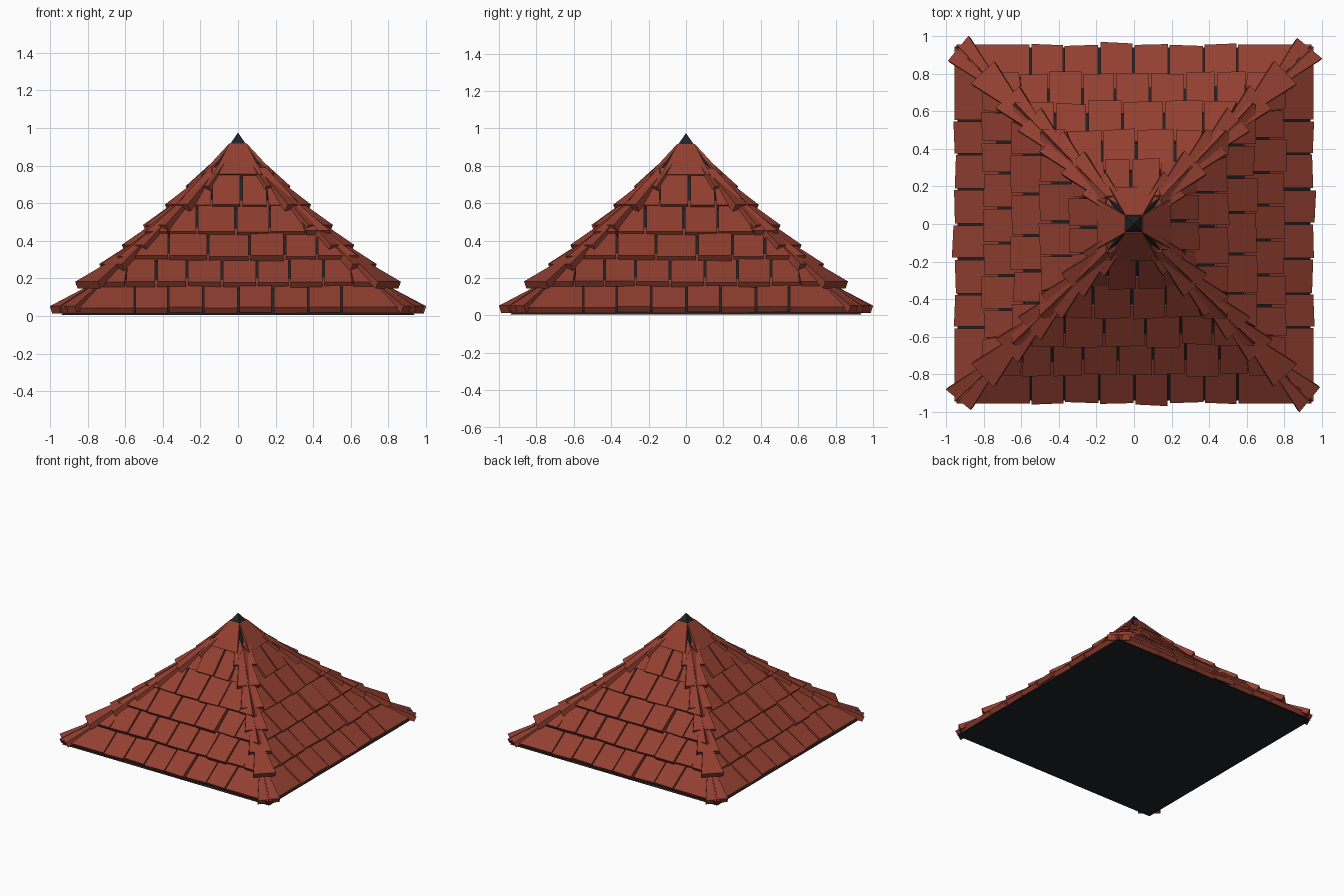
import bpy, bmesh, math, random
from mathutils import Vector, Matrix

if "Cube" in bpy.data.objects:
    bpy.data.objects.remove(bpy.data.objects["Cube"])

random.seed(4)


def material(name, rgb):
    m = bpy.data.materials.new(name)
    m.diffuse_color = (*rgb, 1)
    m.use_nodes = True
    m.node_tree.nodes["Principled BSDF"].inputs["Base Color"].default_value = m.diffuse_color
    return m


CLAY = material("clay red", (0.29, 0.05, 0.03))
DARK = material("roof black", (0.014, 0.016, 0.018))


def finish(bm, name, mat):
    bmesh.ops.recalc_face_normals(bm, faces=bm.faces)
    me = bpy.data.meshes.new(name)
    bm.to_mesh(me)
    bm.free()
    me.materials.append(mat)
    ob = bpy.data.objects.new(name, me)
    bpy.context.collection.objects.link(ob)
    return ob


def slab(bm, top, drop):
    """Box from four top corners and a vector to the underside."""
    a = [bm.verts.new(p) for p in top]
    b = [bm.verts.new(Vector(p) + drop) for p in top]
    bm.faces.new(a)
    bm.faces.new(b[::-1])
    for i in range(4):
        j = (i + 1) % 4
        bm.faces.new((a[i], b[i], b[j], a[j]))


def four_sides(bm):
    """Repeat the contents around the vertical axis."""
    src = bm.verts[:] + bm.edges[:] + bm.faces[:]
    for k in (1, 2, 3):
        new = bmesh.ops.duplicate(bm, geom=src)["geom"]
        bmesh.ops.rotate(bm, verts=[v for v in new if isinstance(v, bmesh.types.BMVert)],
                         cent=(0, 0, 0), matrix=Matrix.Rotation(k * math.pi / 2, 3, 'Z'))


# dark, slightly concave pyramid under the tiles, ending in the bare peak
bm = bmesh.new()
rings = []
for r, z in [(0.94, 0.005), (0.34, 0.535), (0.2, 0.69), (0.045, 0.91)]:
    rings.append([bm.verts.new((sx * r, sy * r, z))
                  for sx, sy in ((-1, -1), (1, -1), (1, 1), (-1, 1))])
peak = bm.verts.new((0, 0, 0.975))
bm.faces.new(rings[0][::-1])
for lo, hi in zip(rings, rings[1:]):
    for i in range(4):
        j = (i + 1) % 4
        bm.faces.new((lo[i], lo[j], hi[j], hi[i]))
for i in range(4):
    bm.faces.new((rings[-1][i], rings[-1][(i + 1) % 4], peak))
finish(bm, "roof_core", DARK)

# face tile rows: eave distance, eave height, upper distance, upper height, seams
rows = [
    (0.955, 0.045, 0.72, 0.20, (-0.55, -0.37, -0.185, 0.0, 0.185, 0.375, 0.55)),
    (0.805, 0.180, 0.59, 0.33, (-0.60, -0.435, -0.27, -0.085, 0.10, 0.275, 0.455, 0.61)),
    (0.645, 0.318, 0.44, 0.47, (-0.55, -0.37, -0.16, 0.06, 0.25, 0.42)),
    (0.500, 0.450, 0.29, 0.62, (-0.37, -0.22, -0.01, 0.17, 0.36)),
    (0.335, 0.592, 0.15, 0.79, (-0.14, 0.015, 0.16)),
    (0.195, 0.752, 0.045, 0.915, ()),
]
for n, (rb, zb, rt, zt, seams) in enumerate(rows, 1):
    bm = bmesh.new()
    normal = Vector((0, -(zt - zb), rb - rt)).normalized()
    eb = 0.13 if n == 6 else rb - 0.01
    edges = [-eb, *seams, eb]
    for i, (x0, x1) in enumerate(zip(edges, edges[1:])):
        ends = i == 0 or i == len(edges) - 2
        slip = 0 if ends else random.uniform(-0.012, 0.008)
        tilt = 0 if ends else random.uniform(-0.005, 0.005)
        lift = normal * random.uniform(-0.004, 0.005)
        gap = random.uniform(0.003, 0.008)
        a, b = x0 + gap * (i > 0), x1 - gap * (x1 < eb)
        # upper corners stay inside the hip lines
        c, d = max(a, -rt), min(b, rt)
        c, d = min(c, rt - 0.01), max(d, -rt + 0.01)
        top = [Vector(p) + lift for p in ((a, -rb + slip + tilt, zb), (b, -rb + slip - tilt, zb),
                                          (d, -rt, zt), (c, -rt, zt))]
        slab(bm, top, -normal * 0.036)
    four_sides(bm)
    finish(bm, f"tile_row_{n}", CLAY)

# tapered cap tiles running down each hip
caps = [(0.935, 0.052, 0.66), (0.806, 0.182, 0.72), (0.675, 0.276, 0.8), (0.557, 0.378, 0.85),
        (0.44, 0.484, 0.9), (0.328, 0.592, 0.95), (0.216, 0.690, 1.12)]
bm = bmesh.new()
across = Vector((1, 1, 0)).normalized()
for c, z, slope in caps:
    run = 0.175
    low = Vector((c, -c, z))
    high = Vector((c - run, -(c - run), z + slope * run))
    normal = (high - low).cross(across).normalized()
    if normal.z < 0:
        normal = -normal
    wide, narrow = across * 0.085, across * 0.03
    turn = Vector((1, -1, 0)) * random.uniform(-0.006, 0.006)
    slab(bm, [low - wide + turn, low + wide - turn, high + narrow, high - narrow], -normal * 0.042)
four_sides(bm)
finish(bm, "hip_cap_tiles", CLAY)
